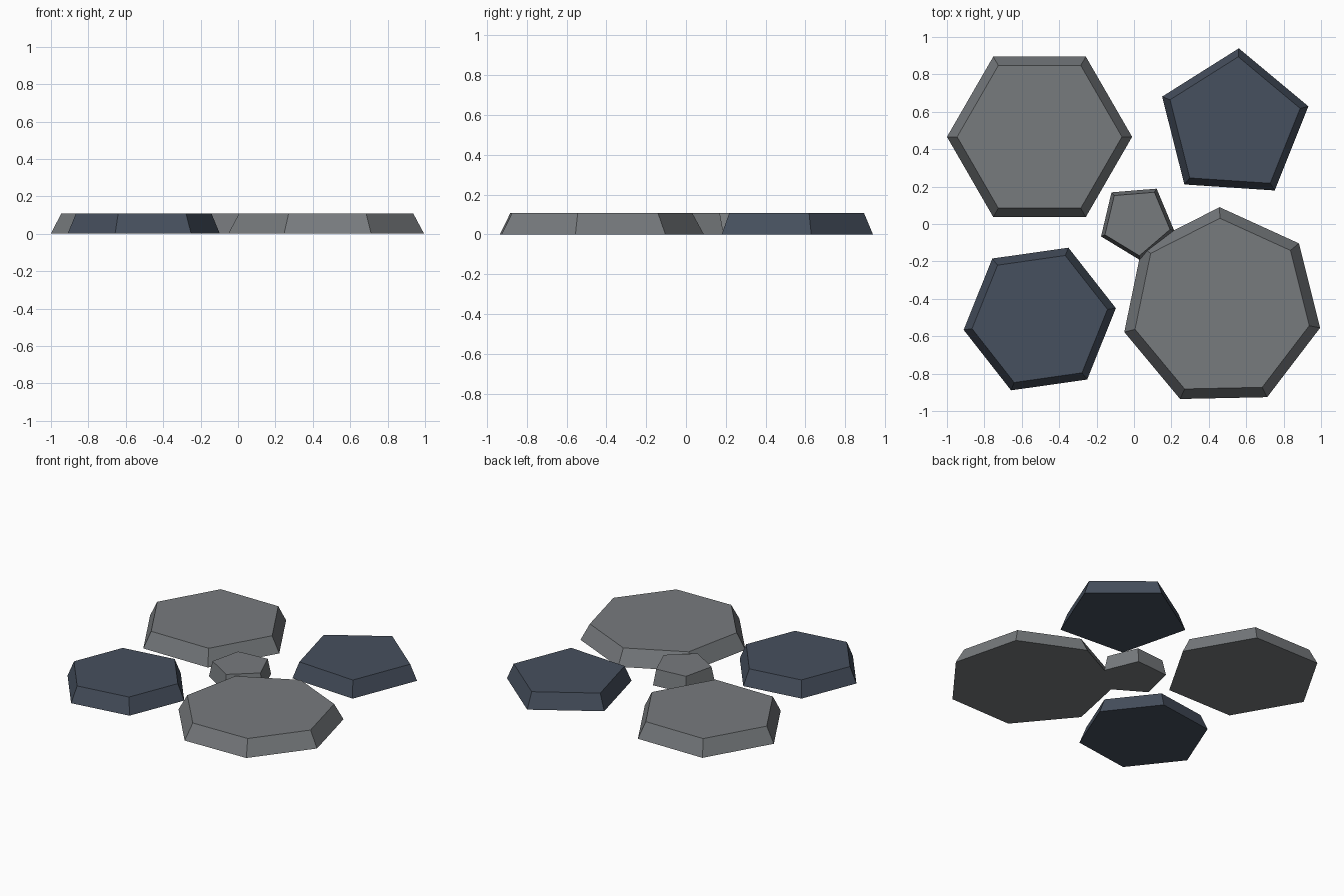
import bpy
import math

if "Cube" in bpy.data.objects:
    bpy.data.objects.remove(bpy.data.objects["Cube"])


def material(name, rgb):
    m = bpy.data.materials.new(name)
    m.diffuse_color = (*rgb, 1.0)
    m.use_nodes = True
    m.node_tree.nodes["Principled BSDF"].inputs["Base Color"].default_value = m.diffuse_color
    return m


GREY = material("warm grey stone", (0.185, 0.197, 0.208))
SLATE = material("blue slate", (0.062, 0.080, 0.112))
HEIGHT = 0.108
TAPER = 0.89   # top radius relative to base radius


def slab(name, sides, x, y, radius, angle, mat):
    """Flat-topped polygonal stone with sloping edges; one corner at angle."""
    ring = [(math.cos(a), math.sin(a)) for a in
            (math.radians(angle) + i * math.tau / sides for i in range(sides))]
    verts = [(radius * c, radius * s, 0) for c, s in ring]
    verts += [(radius * TAPER * c, radius * TAPER * s, HEIGHT) for c, s in ring]
    faces = [tuple(reversed(range(sides))), tuple(range(sides, 2 * sides))]
    for i in range(sides):
        j = (i + 1) % sides
        faces.append((i, j, sides + j, sides + i))
    mesh = bpy.data.meshes.new(name)
    mesh.from_pydata(verts, [], faces)
    mesh.materials.append(mat)
    obj = bpy.data.objects.new(name, mesh)
    obj.location = (x, y, 0)
    bpy.context.collection.objects.link(obj)


# Stepping stones
slab("large_hexagon_stone", 6, -0.505, 0.466, 0.495, 0, GREY)
slab("pentagon_slate_stone", 5, 0.533, 0.528, 0.412, 86.2, SLATE)
slab("small_centre_stone", 5, 0.014, 0.013, 0.206, 58.7, GREY)
slab("hexagon_slate_stone", 6, -0.504, -0.508, 0.411, 68.1, SLATE)
slab("large_heptagon_stone", 7, 0.469, -0.447, 0.537, 91.2, GREY)
